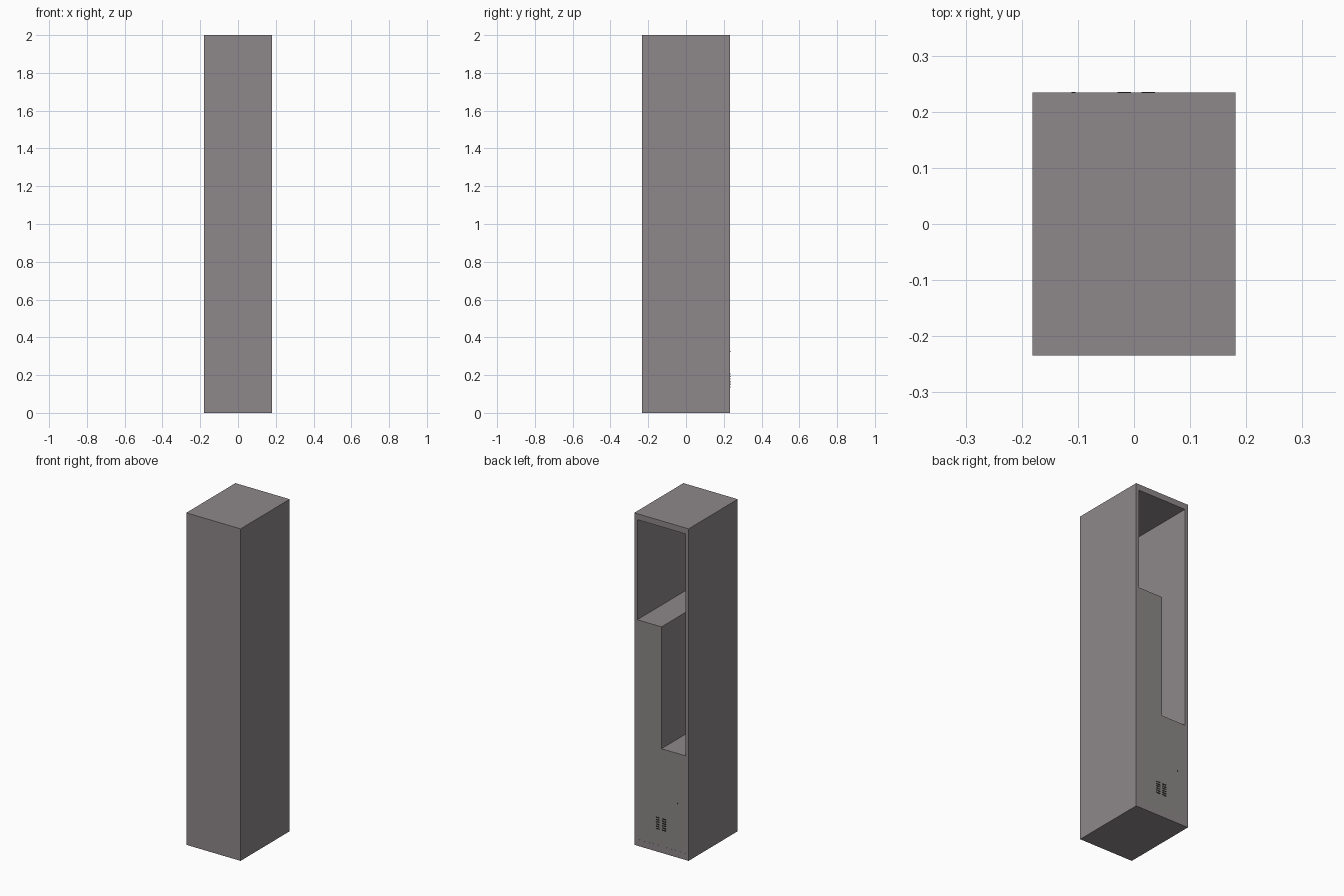
import bpy, bmesh
from mathutils import Vector

if "Cube" in bpy.data.objects:
    bpy.data.objects.remove(bpy.data.objects["Cube"])

W, D, H = 0.181, 0.234, 2.0              # half width, half depth, height
IW, Z0, Z1, IY = 0.161, 0.04, 1.964, -0.224  # inner cavity limits


def material(name, rgb):
    m = bpy.data.materials.new(name)
    m.diffuse_color = (*rgb, 1)
    m.use_nodes = True
    m.node_tree.nodes["Principled BSDF"].inputs["Base Color"].default_value = m.diffuse_color
    return m


body_mat = material("body_grey", (0.27, 0.245, 0.255))
door_mat = material("door_grey", (0.26, 0.25, 0.245))
dark_mat = material("dark", (0.02, 0.02, 0.02))


def finish(bm, name, *mats):
    bmesh.ops.recalc_face_normals(bm, faces=bm.faces)
    me = bpy.data.meshes.new(name)
    bm.to_mesh(me)
    bm.free()
    ob = bpy.data.objects.new(name, me)
    for m in mats:
        me.materials.append(m)
    bpy.context.collection.objects.link(ob)
    return ob


def box(bm, x0, x1, y0, y1, z0, z1):
    vs = bmesh.ops.create_cube(bm, size=1)["verts"]
    for v in vs:
        v.co = Vector((x0 if v.co.x < 0 else x1,
                       y0 if v.co.y < 0 else y1,
                       z0 if v.co.z < 0 else z1))


# Cabinet shell: box with a deep cavity opening at the back
bm = bmesh.new()
box(bm, -W, W, -D, D, 0, H)
bm.normal_update()
back = max(bm.faces, key=lambda f: f.calc_center_median().y)
bmesh.ops.inset_individual(bm, faces=[back], thickness=0.01)
for v in back.verts:
    v.co = Vector((IW if v.co.x > 0 else -IW, D, Z0 if v.co.z < H / 2 else Z1))
new = bmesh.ops.extrude_discrete_faces(bm, faces=[back])["faces"][0]
for v in new.verts:
    v.co.y = IY
finish(bm, "cabinet_shell", body_mat)

# Closed L-shaped locker filling the lower part of the cavity
bm = bmesh.new()
profile = [(IW, Z0), (-IW, Z0), (-IW, 0.627), (0, 0.627), (0, 1.361), (IW, 1.361)]
door = bm.faces.new([bm.verts.new((x, D - 0.0005, z)) for x, z in profile])
door.material_index = 1
ext = bmesh.ops.extrude_face_region(bm, geom=[door], use_keep_orig=True)["geom"]
for g in ext:
    if isinstance(g, bmesh.types.BMVert):
        g.co.y = IY
for f in bm.faces:
    f.material_index = 1 if f.calc_center_median().y > D - 0.01 else 0
finish(bm, "closed_locker", body_mat, door_mat)

# Two columns of small vent slats on the door
bm = bmesh.new()
for x in (-0.029, 0.013):
    for i in range(6):
        z = 0.135 + i * 0.0135
        box(bm, x, x + 0.024, D - 0.002, D + 0.001, z, z + 0.006)
finish(bm, "door_vents", dark_mat)

# Small lock dot
bm = bmesh.new()
box(bm, -0.111, -0.104, D - 0.002, D + 0.001, 0.322, 0.328)
finish(bm, "lock", dark_mat)
